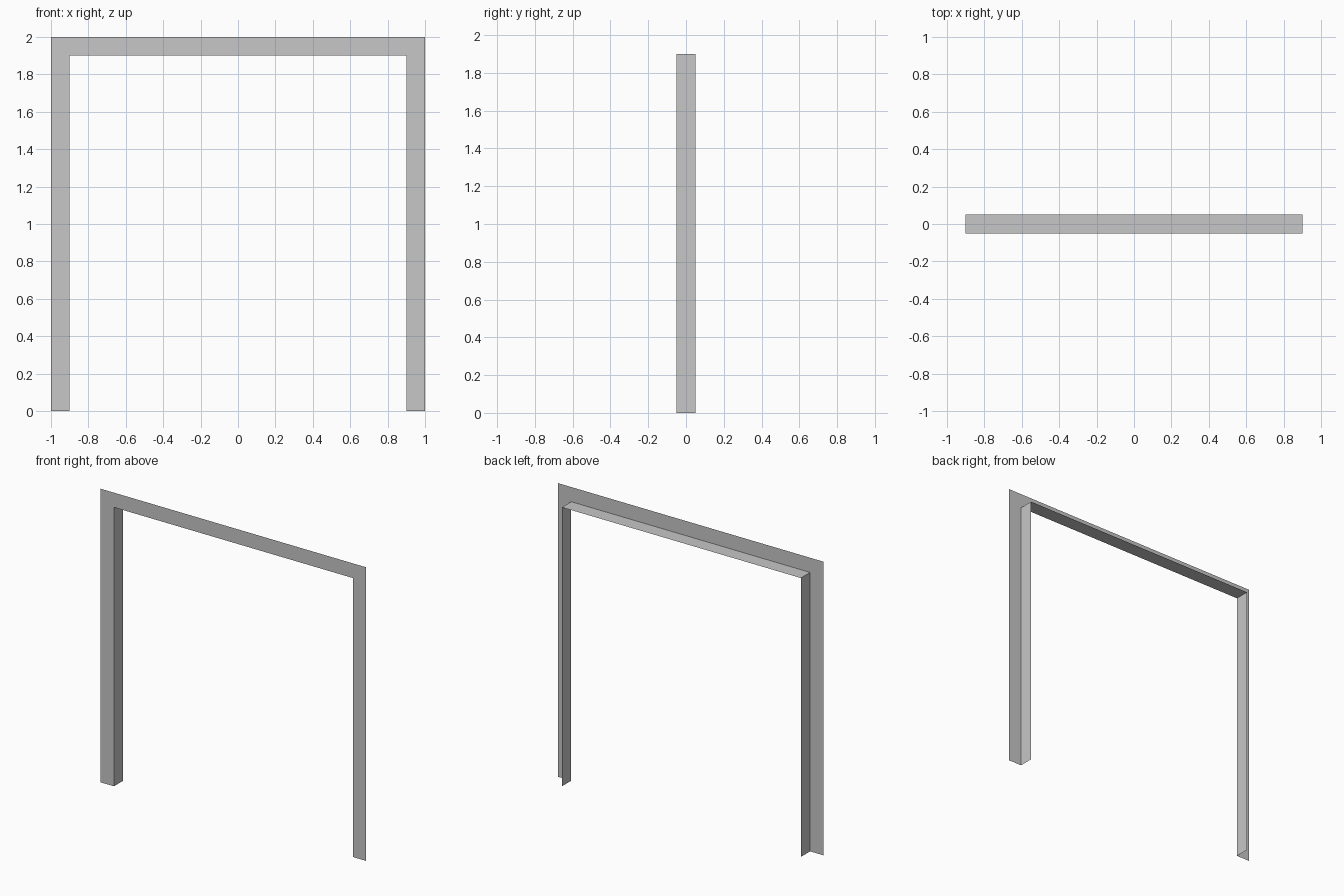
import bpy

if "Cube" in bpy.data.objects:
    bpy.data.objects.remove(bpy.data.objects["Cube"])

OUT, INN = 1.0, 0.9        # outer and inner half widths
TOP, HEAD = 2.0, 1.9       # outer top and opening height
F, B = -0.05, 0.05         # front and back depth

paint = bpy.data.materials.new("light grey")
paint.diffuse_color = (0.57, 0.57, 0.57, 1)
paint.use_nodes = True
paint.node_tree.nodes["Principled BSDF"].inputs["Base Color"].default_value = paint.diffuse_color


def sheet(name, points, mirror=False):
    """Single flat face, optionally mirrored across x = 0."""
    me = bpy.data.meshes.new(name)
    me.from_pydata(points, [], [tuple(range(len(points)))])
    me.materials.append(paint)
    ob = bpy.data.objects.new(name, me)
    bpy.context.collection.objects.link(ob)
    if mirror:
        mod = ob.modifiers.new("mirror", 'MIRROR')
        mod.use_mirror_merge = False   # keep the seam in the header
    return ob


# Front casing: L-shaped half, mirrored with a centre seam
profile = [(INN, 0), (OUT, 0), (OUT, TOP), (0, TOP), (0, HEAD), (INN, HEAD)]
sheet("front_casing", [(x, F, z) for x, z in profile], mirror=True)

# Side linings facing into the opening
sheet("side_lining", [(INN, F, 0), (INN, F, HEAD), (INN, B, HEAD), (INN, B, 0)], mirror=True)

# Head lining facing down
sheet("head_lining", [(-INN, F, HEAD), (-INN, B, HEAD), (INN, B, HEAD), (INN, F, HEAD)])
